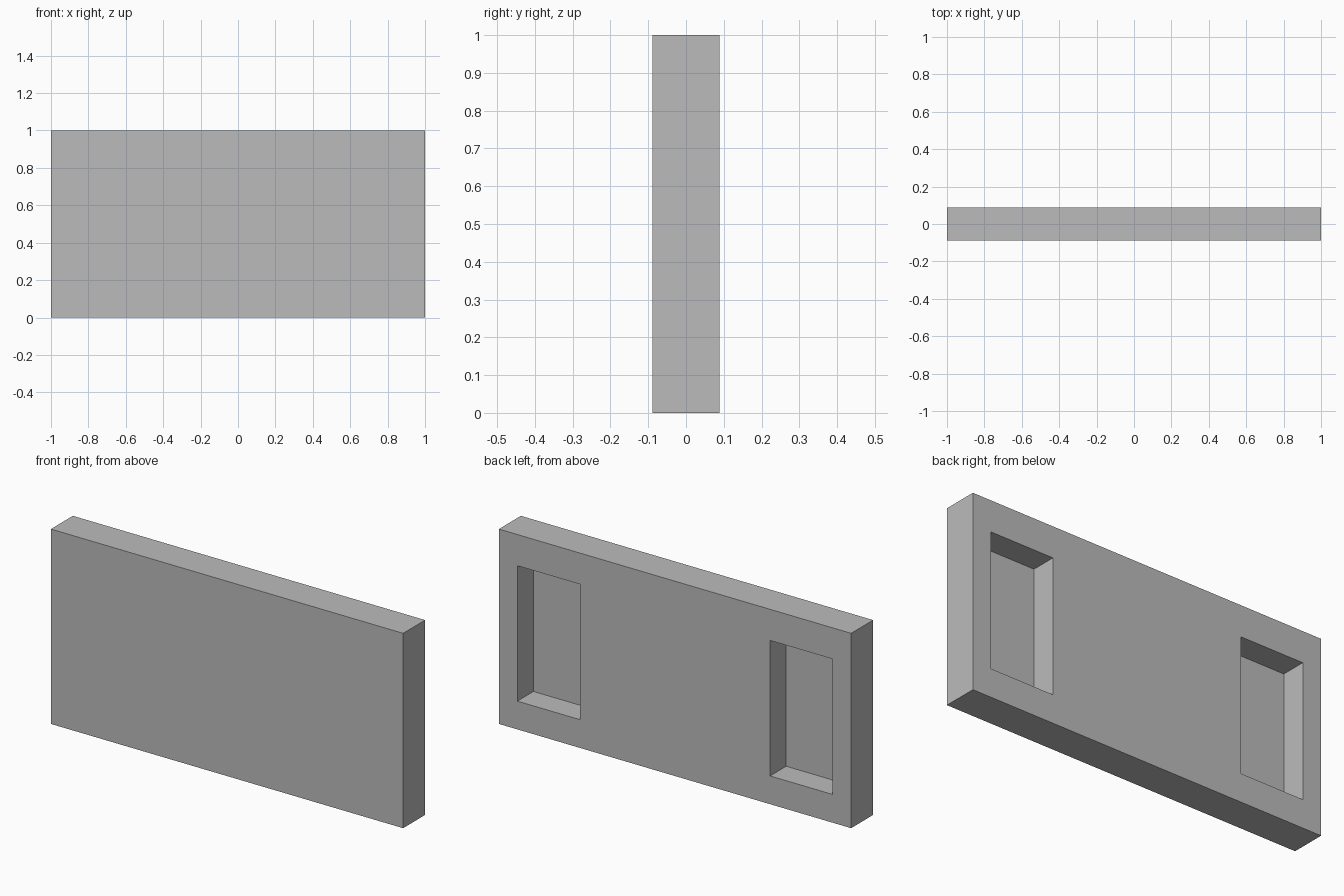
import bpy

cube = bpy.data.objects.get("Cube")
if cube:
    bpy.data.objects.remove(cube, do_unlink=True)

# Single plain grey
grey = bpy.data.materials.new("plain_grey")
grey.use_nodes = True
colour = (0.5, 0.5, 0.5, 1)
grey.diffuse_color = colour
grey.node_tree.nodes["Principled BSDF"].inputs["Base Color"].default_value = colour


def box(name, low, high):
    """Axis-aligned box between two corners."""
    centre = [(a + b) / 2 for a, b in zip(low, high)]
    bpy.ops.mesh.primitive_cube_add(size=1, location=centre)
    obj = bpy.context.object
    obj.name = name
    obj.scale = [b - a for a, b in zip(low, high)]
    bpy.ops.object.transform_apply(location=True, rotation=False, scale=True)
    obj.data.materials.append(grey)
    return obj


HALF_DEPTH = 0.089
POCKET_FLOOR = -0.041
INNER, OUTER = 0.54, 0.895
BOTTOM, TOP = 0.145, 0.84

# Solid slab
panel = box("panel", (-1, -HALF_DEPTH, 0), (1, HALF_DEPTH, 1))

# Two mirrored pockets cut into the back
for side, x in (("left", INNER), ("right", -OUTER)):
    cutter = box(side + "_pocket_cutter", (x, POCKET_FLOOR, BOTTOM),
                 (x + OUTER - INNER, HALF_DEPTH + 0.1, TOP))
    cutter.hide_render = True
    cut = panel.modifiers.new(side + "_pocket", 'BOOLEAN')
    cut.operation = 'DIFFERENCE'
    cut.solver = 'EXACT'
    cut.object = cutter
    bpy.context.view_layer.objects.active = panel
    bpy.ops.object.modifier_apply(modifier=cut.name)
    bpy.data.objects.remove(cutter, do_unlink=True)
